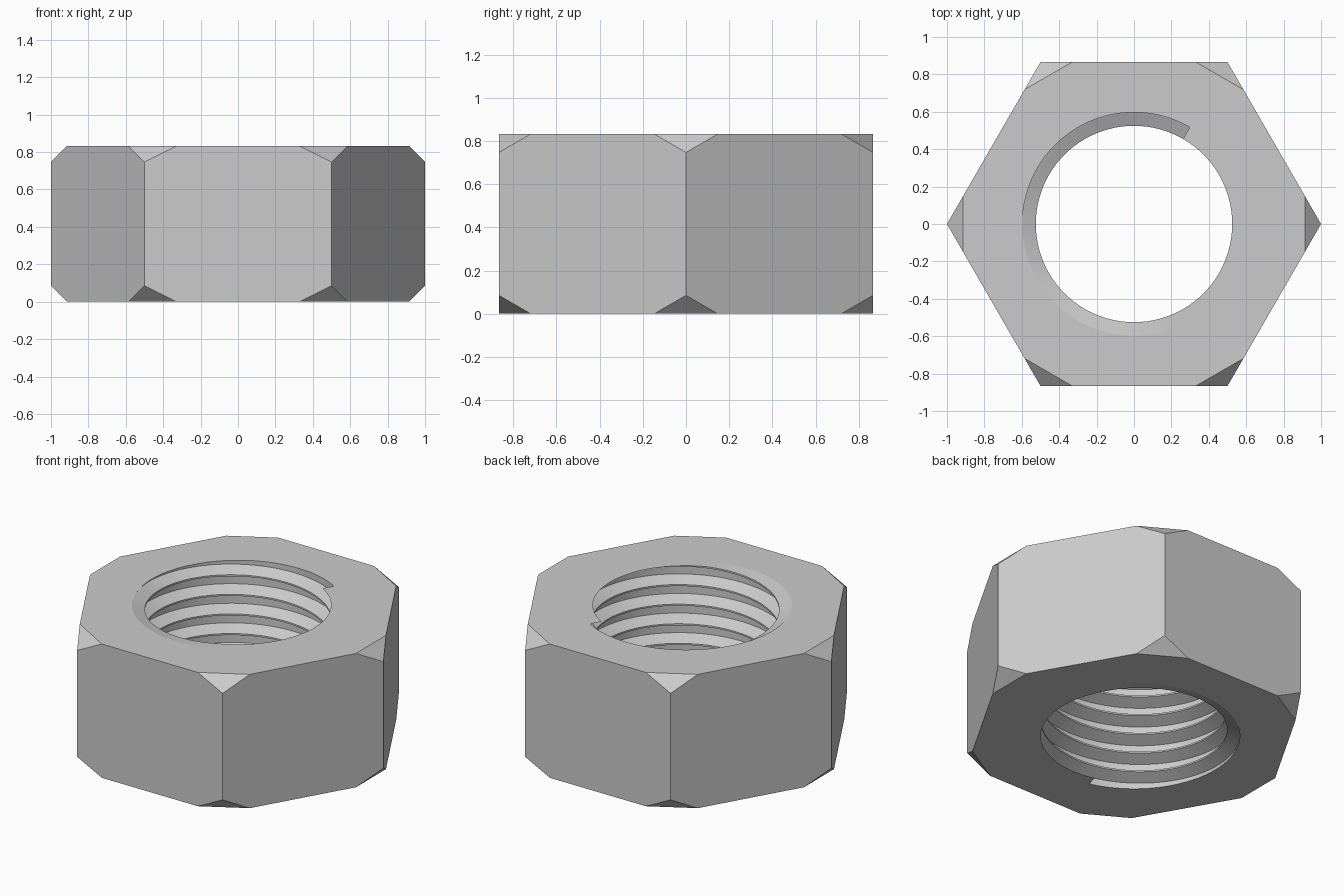
import bpy, bmesh
from math import sin, cos, radians, tau, pi
from mathutils import Vector

cube = bpy.data.objects.get("Cube")
if cube:
    bpy.data.objects.remove(cube)

H = 0.832              # nut height
CUT = 0.085            # corner chamfer
CREST, ROOT = 0.525, 0.597
PITCH = H / 6.83
SEG = 96               # columns per turn
EPS = 1e-5

steel = bpy.data.materials.new("grey_steel")
steel.use_nodes = True
GREY = (0.6, 0.6, 0.6, 1)
steel.diffuse_color = GREY
bsdf = next(n for n in steel.node_tree.nodes if n.type == "BSDF_PRINCIPLED")
bsdf.inputs["Base Color"].default_value = GREY

bm = bmesh.new()

# Hexagonal body with each corner cut at 45 degrees
corners = [Vector((cos(i * pi / 3), sin(i * pi / 3), 0)) for i in range(6)]
for i, c in enumerate(corners):
    for end, inner in ((0, CUT), (H, H - CUT)):
        bm.verts.new((c.x, c.y, inner))
        for other in (corners[i - 1], corners[(i + 1) % 6]):
            p = c.lerp(other, 2 * CUT)
            bm.verts.new((p.x, p.y, end))
bmesh.ops.convex_hull(bm, input=bm.verts[:])
bmesh.ops.dissolve_limit(bm, angle_limit=radians(1), verts=bm.verts[:], edges=bm.edges[:])
bm.normal_update()
caps = [f for f in bm.faces if abs(f.normal.z) > 0.95]
bmesh.ops.delete(bm, geom=caps, context="FACES_ONLY")

# Helical thread: root and crest lands, flattened where they pass either end
profile = [(0.0, ROOT), (0.38, ROOT), (0.65, CREST), (0.73, CREST)]
base = H - PITCH * (0.38 + 1 / 6)
columns = []
for j in range(SEG + 1):
    a = tau * j / SEG
    col = []
    for turn in range(-9, 4):
        for offset, r in profile:
            z = base + PITCH * (turn + offset + j / SEG)
            z = min(max(z, 0), H)
            col.append(bm.verts.new((r * cos(a), r * sin(a), z)))
    columns.append(col)
for left, right in zip(columns, columns[1:]):
    for k in range(len(left) - 1):
        quad = (left[k], left[k + 1], right[k + 1], right[k])
        zs = [v.co.z for v in quad]
        if min(zs) < H - EPS and max(zs) > EPS:
            bm.faces.new(quad)
bmesh.ops.delete(bm, geom=[v for v in bm.verts if not v.link_faces], context="VERTS")
bmesh.ops.remove_doubles(bm, verts=bm.verts[:], dist=2 * EPS)
bmesh.ops.dissolve_degenerate(bm, dist=1e-6, edges=bm.edges[:])

# Flat end faces between the hexagon and the thread
for z in (0, H):
    rim = [e for e in bm.edges if len(e.link_faces) == 1
           and all(abs(v.co.z - z) < EPS for v in e.verts)]
    bmesh.ops.triangle_fill(bm, use_beauty=True, use_dissolve=False, edges=rim,
                            normal=(0, 0, 1 if z else -1))
bmesh.ops.recalc_face_normals(bm, faces=bm.faces[:])

# Smooth thread with crisp edges
for f in bm.faces:
    f.smooth = all(v.co.to_2d().length < ROOT + 0.01 for v in f.verts)
for e in bm.edges:
    e.smooth = len(e.link_faces) == 2 and e.calc_face_angle(0) < radians(28)

mesh = bpy.data.meshes.new("hex_nut")
bm.to_mesh(mesh)
bm.free()
mesh.materials.append(steel)
nut = bpy.data.objects.new("hex_nut", mesh)
bpy.context.collection.objects.link(nut)
